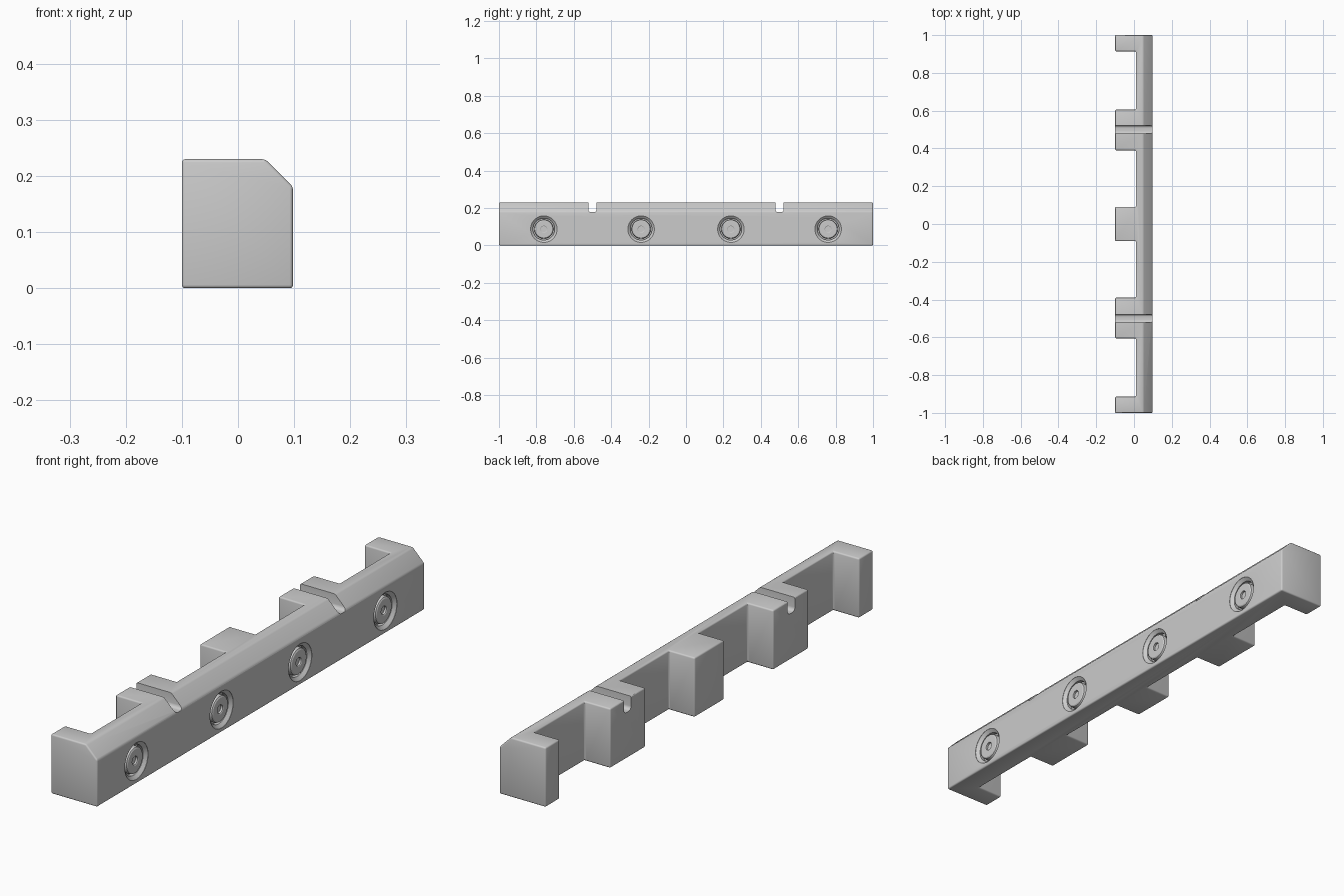
import bpy, bmesh, math
from mathutils import Matrix

if "Cube" in bpy.data.objects:
    bpy.data.objects.remove(bpy.data.objects["Cube"])

W, H, GROOVE_Z, BOLT_Z = 0.098, 0.23, 0.178, 0.087


def make_object(name, bm):
    bmesh.ops.recalc_face_normals(bm, faces=bm.faces[:])
    me = bpy.data.meshes.new(name)
    bm.to_mesh(me)
    bm.free()
    ob = bpy.data.objects.new(name, me)
    bpy.context.collection.objects.link(ob)
    return ob


def smooth(ob):
    bpy.ops.object.select_all(action='DESELECT')
    ob.select_set(True)
    bpy.context.view_layer.objects.active = ob
    bpy.ops.object.shade_smooth_by_angle(angle=math.radians(30))


def prism(name, points, vec):
    bm = bmesh.new()
    face = bm.faces.new([bm.verts.new(p) for p in points])
    ext = bmesh.ops.extrude_face_region(bm, geom=[face])['geom']
    bmesh.ops.translate(bm, vec=vec,
                        verts=[g for g in ext if isinstance(g, bmesh.types.BMVert)])
    return make_object(name, bm)


def lathe_x(name, profile, y, n=48):
    # Closed turned solid about the x direction; profile is (radius, x)
    bm = bmesh.new()
    rings = []
    for r, x in profile:
        if r == 0:
            rings.append([bm.verts.new((x, y, BOLT_Z))] * n)
        else:
            rings.append([bm.verts.new((x, y + r * math.cos(2 * math.pi * i / n),
                                        BOLT_Z + r * math.sin(2 * math.pi * i / n)))
                          for i in range(n)])
    for a, b in zip(rings, rings[1:]):
        for i in range(n):
            j = (i + 1) % n
            bm.faces.new(list(dict.fromkeys((a[i], a[j], b[j], b[i]))))
    return make_object(name, bm)


# Rail with teeth: plan outline, pockets open towards -x
half = [(0.09, 0.39), (0.605, 0.914)]
pockets = [(-b, -a) for a, b in reversed(half)] + half
outline = [(W, -1), (W, 1), (-0.1, 1)]
for a, b in reversed(pockets):
    outline += [(-0.1, b), (0.01, b), (0.01, a), (-0.1, a)]
outline.append((-0.1, -1))
rail = prism("toothed_rail", [(x, y, 0) for x, y in outline], (0, 0, H))

# Sloped top edge on the +x side
bm = bmesh.new()
bm.from_mesh(rail.data)
cut = bmesh.ops.bisect_plane(bm, geom=bm.verts[:] + bm.edges[:] + bm.faces[:],
                             plane_co=(W, 0, 0.181), plane_no=(1, 0, 1), clear_outer=True)
edges = [g for g in cut['geom_cut'] if isinstance(g, bmesh.types.BMEdge)]
bmesh.ops.contextual_create(bm, geom=edges)
bmesh.ops.recalc_face_normals(bm, faces=bm.faces[:])
bm.to_mesh(rail.data)
bm.free()

# Soft edges
bev = rail.modifiers.new("soft_edges", 'BEVEL')
bev.width, bev.segments, bev.limit_method = 0.006, 3, 'ANGLE'

# Cutters: two round-cornered cross grooves and four bolt recesses
cutters = []
R, HW = 0.014, 0.022
for y in (-0.5, 0.5):
    pts = [(-0.2, y + HW, 0.3), (-0.2, y - HW, 0.3)]
    for k in range(6):
        t = math.radians(180 + 18 * k)
        pts.append((-0.2, y - HW + R + R * math.cos(t), GROOVE_Z + R + R * math.sin(t)))
    for k in range(6):
        t = math.radians(270 + 18 * k)
        pts.append((-0.2, y + HW - R + R * math.cos(t), GROOVE_Z + R + R * math.sin(t)))
    cutters.append(prism("groove_cutter", pts, (0.4, 0, 0)))
bolts_y = (-0.76, -0.24, 0.24, 0.76)
for y in bolts_y:
    cutters.append(lathe_x("recess_cutter", [(0, 0.12), (0.071, 0.12), (0.071, W - 0.001),
                                             (0.058, W - 0.012), (0.058, 0.07), (0, 0.07)], y))
for c in cutters:
    m = rail.modifiers.new("cut", 'BOOLEAN')
    m.operation, m.object, m.solver = 'DIFFERENCE', c, 'EXACT'

# Bake the cuts and drop the cutters
dg = bpy.context.evaluated_depsgraph_get()
rail.data = bpy.data.meshes.new_from_object(rail.evaluated_get(dg))
rail.modifiers.clear()
for c in cutters:
    bpy.data.objects.remove(c)
smooth(rail)

# Bolt heads with a small centre socket
for y in bolts_y:
    smooth(lathe_x("bolt_head", [(0, 0.083), (0.016, 0.083), (0.016, 0.091), (0.019, 0.093),
                                 (0.044, 0.093), (0.049, 0.090), (0.051, 0.085),
                                 (0.051, 0.066), (0, 0.066)], y))
